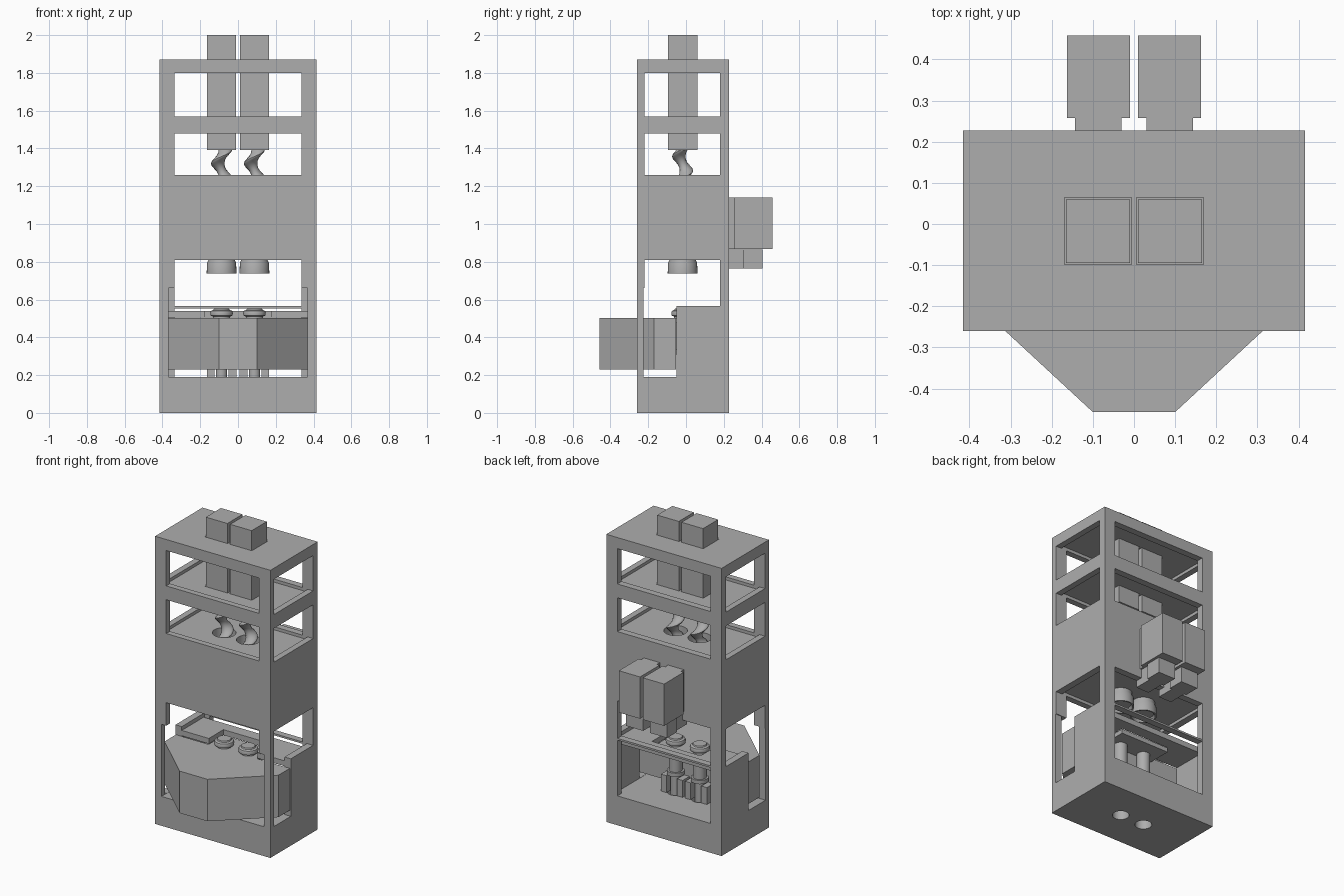
import bpy, bmesh, math

old = bpy.data.objects.get("Cube")
if old:
    bpy.data.objects.remove(old, do_unlink=True)

grey = bpy.data.materials.new("plain_grey")
grey.use_nodes = True
GREY = (0.42, 0.42, 0.42, 1)
grey.diffuse_color = GREY
grey.node_tree.nodes["Principled BSDF"].inputs["Base Color"].default_value = GREY


def finish(name, bm, smooth=False):
    bmesh.ops.recalc_face_normals(bm, faces=bm.faces)
    mesh = bpy.data.meshes.new(name)
    bm.to_mesh(mesh)
    bm.free()
    ob = bpy.data.objects.new(name, mesh)
    bpy.context.collection.objects.link(ob)
    mesh.materials.append(grey)
    if smooth:
        bpy.ops.object.select_all(action='DESELECT')
        ob.select_set(True)
        bpy.context.view_layer.objects.active = ob
        bpy.ops.object.shade_smooth_by_angle(angle=math.radians(40))
    return ob


def loft(name, rings, smooth=False):
    """Skin a stack of equal rings and cap both ends."""
    bm = bmesh.new()
    rows = [[bm.verts.new(p) for p in ring] for ring in rings]
    n = len(rows[0])
    for a, b in zip(rows, rows[1:]):
        for i in range(n):
            j = (i + 1) % n
            bm.faces.new((a[i], a[j], b[j], b[i]))
    bm.faces.new(rows[0])
    bm.faces.new(rows[-1])
    return finish(name, bm, smooth)


def prism(name, outline, z0, z1):
    return loft(name, [[(x, y, z) for x, y in outline] for z in (z0, z1)])


def box(name, x, y, z):
    return prism(name, [(x[0], y[0]), (x[1], y[0]), (x[1], y[1]), (x[0], y[1])], *z)


def lathe(name, cx, cy, profile, sides=32):
    turn = [math.tau * i / sides for i in range(sides)]
    return loft(name, [[(cx + r * math.cos(t), cy + r * math.sin(t), z) for t in turn]
                       for r, z in profile], True)


def cut(target, cutter):
    cutter.hide_render = True
    mod = target.modifiers.new("cut", 'BOOLEAN')
    mod.operation = 'DIFFERENCE'
    mod.solver = 'EXACT'
    mod.object = cutter
    bpy.context.view_layer.objects.active = target
    bpy.ops.object.modifier_apply(modifier=mod.name)
    bpy.data.objects.remove(cutter, do_unlink=True)


W, ALL = (-0.335, 0.335), (-1, 1)
DEPTH = (-0.22, 0.18)
CX, CY = 0.087, -0.018

# Tower housing with open upper rooms
body = box("housing", (-0.415, 0.415), (-0.26, 0.227), (0, 1.872))
cutters = []
for low, high in ((1.57, 1.80), (1.26, 1.48)):
    cutters += [(W, ALL, (low, high)), (ALL, DEPTH, (low, high)),
                ((-0.375, 0.375), (-0.221, 0.183), (low - 0.02, high + 0.02))]
# Dispensing bay: room, through window, wide front mouth and stepped side openings
cutters += [((-0.37, 0.37), (-0.221, 0.183), (0.19, 0.83)),
            (W, ALL, (0.191, 0.81)),
            ((-0.369, 0.369), (-1, -0.1), (0.191, 0.66)),
            (ALL, DEPTH, (0.565, 0.81)),
            (ALL, (-0.225, -0.05), (0.191, 0.66))]
# Motor clearance slots in roof and deck
for s in (-1, 1):
    xs = sorted((s * 0.006, s * 0.169))
    cutters.append((xs, (-0.099, 0.064), (1.49, 2.1)))
for c in cutters:
    cut(body, box("cutter", *c))
# Screw wells and outlet holes
for s in (-1, 1):
    cut(body, lathe("cutter", s * CX, CY, [(0.07, 0.95), (0.07, 1.3)]))
    cut(body, lathe("cutter", s * CX, CY, [(0.05, -0.1), (0.05, 0.25)]))

# Faceted front tank
prism("front_tank", [(-0.1, -0.457), (0.1, -0.457), (0.41, -0.17), (0.41, -0.053),
                     (-0.41, -0.053), (-0.41, -0.17)], 0.23, 0.503)

# Shelf behind the tank
box("shelf_centre", (-0.175, 0.175), (-0.053, 0.1), (0.475, 0.503))
box("shelf_back_strip", (-0.37, 0.37), (0.1, 0.175), (0.505, 0.54))
box("back_crossbar", W, (0.183, 0.226), (0.553, 0.565))


def screw(name, cx, z0, z1, pitch=0.15, steps=60, sides=16):
    """Eccentric oval section twisted up its axis."""
    rings = []
    for k in range(steps + 1):
        z = z0 + (z1 - z0) * k / steps
        a = math.tau * (z - z1) / pitch
        ring = []
        for i in range(sides):
            t = math.tau * i / sides
            u, v = 0.02 + 0.036 * math.cos(t), 0.03 * math.sin(t)
            ring.append((cx + u * math.cos(a) - v * math.sin(a),
                         CY + u * math.sin(a) + v * math.cos(a), z))
        rings.append(ring)
    return loft(name, rings, True)


# Parts that come in left and right pairs
for side, s in (("right", -1), ("left", 1)):
    def span(a, b):
        return sorted((s * a, s * b))
    x = s * CX
    box(side + "_shelf_pad", span(0.175, 0.37), (-0.05, 0.1), (0.505, 0.54))

    # Upright drive and its screw
    box(side + "_upright_motor", span(0.01, 0.165), (-0.095, 0.06), (1.392, 2.0))
    screw(side + "_feed_screw", x, 0.96, 1.395)

    # Rear drive with neck and lower gearbox
    box(side + "_rear_motor", span(0.01, 0.163), (0.257, 0.458), (0.868, 1.14))
    box(side + "_rear_motor_neck", span(0.03, 0.143), (0.22, 0.258), (0.868, 1.14))
    box(side + "_rear_gearbox_neck", span(0.04, 0.133), (0.18, 0.302), (0.765, 0.866))
    box(side + "_rear_gearbox", span(0.025, 0.148), (0.302, 0.405), (0.765, 0.866))

    # Outlet cup, cap, drop tube and bracket feet
    lathe(side + "_outlet_cup", x, CY, [(0.06, 0.755), (0.07, 0.737), (0.079, 0.737), (0.077, 0.795),
                                        (0.068, 0.812), (0.068, 0.84)])
    lathe(side + "_cap", x, CY, [(0.045, 0.5), (0.045, 0.51), (0.058, 0.515), (0.06, 0.53),
                                 (0.056, 0.54), (0.043, 0.545), (0.04, 0.553)])
    lathe(side + "_drop_tube", x, CY, [(0.03, 0.17), (0.03, 0.31), (0.052, 0.31), (0.052, 0.335),
                                       (0.04, 0.335), (0.04, 0.48)])
    for k, dx in enumerate((-0.058, 0.058)):
        box(f"{side}_bracket_{k + 1}", (x + dx - 0.02, x + dx + 0.02), (CY - 0.03, CY + 0.04), (0.19, 0.3))
